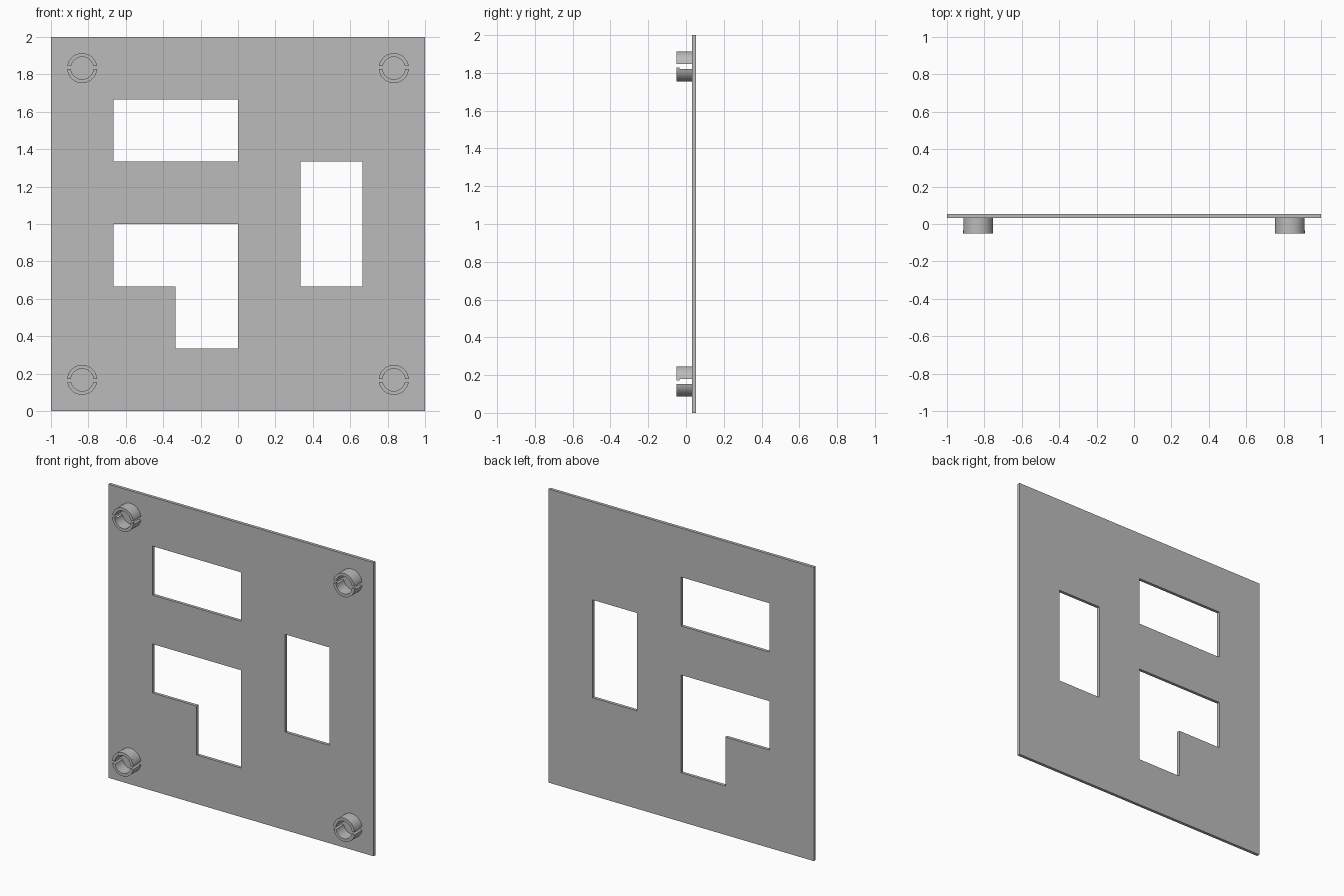
import bpy
import bmesh
from math import asin, pi, radians, cos, sin

cube = bpy.data.objects.get("Cube")
if cube:
    bpy.data.objects.remove(cube, do_unlink=True)

grey = bpy.data.materials.new("light_grey")
grey.use_nodes = True
colour = (0.5, 0.5, 0.5, 1)
grey.diffuse_color = colour
grey.node_tree.nodes["Principled BSDF"].inputs["Base Color"].default_value = colour

TIP, FACE, BACK = -0.05, 0.032, 0.053
CELL = 1 / 3


def finish(bm, name):
    bmesh.ops.recalc_face_normals(bm, faces=bm.faces)
    mesh = bpy.data.meshes.new(name)
    bm.to_mesh(mesh)
    bm.free()
    mesh.materials.append(grey)
    obj = bpy.data.objects.new(name, mesh)
    bpy.context.collection.objects.link(obj)
    return obj


def extrude_y(bm, faces, depth):
    result = bmesh.ops.extrude_face_region(bm, geom=faces)
    verts = [g for g in result["geom"] if isinstance(g, bmesh.types.BMVert)]
    bmesh.ops.translate(bm, verts=verts, vec=(0, depth, 0))


# Panel: a six by six layout of cells with the windows left out (column, row)
windows = {(1, 4), (2, 4),                  # upper wide window
           (1, 2), (2, 2), (2, 1),          # L-shaped window
           (4, 2), (4, 3)}                  # tall window
bm = bmesh.new()
grid = [[bm.verts.new((i * CELL - 1, FACE, j * CELL)) for j in range(7)]
        for i in range(7)]
cells = [bm.faces.new((grid[i][j], grid[i + 1][j], grid[i + 1][j + 1], grid[i][j + 1]))
         for i in range(6) for j in range(6) if (i, j) not in windows]
extrude_y(bm, cells, BACK - FACE)
finish(bm, "panel")


# Split round pegs: each half is an arc with flat ends along the slot
def add_half(bm, x, z, side, gap, front, back, steps=24):
    rows = []
    for radius in (0.08, 0.06):
        start = asin(gap / radius)
        angles = [start + (pi - 2 * start) * k / steps for k in range(steps + 1)]
        rows.append([bm.verts.new((x + radius * cos(a), front, z + side * radius * sin(a)))
                     for a in angles])
    outer, inner = rows
    faces = [bm.faces.new((outer[k], outer[k + 1], inner[k + 1], inner[k]))
             for k in range(steps)]
    extrude_y(bm, faces, back - front)


for level, z in (("lower", CELL / 2), ("upper", 2 - CELL / 2)):
    lipped = 1 if level == "lower" else -1
    for hand, x in (("right", -1 + CELL / 2), ("left", 1 - CELL / 2)):
        bm = bmesh.new()
        add_half(bm, x, z, -lipped, 0.0125, TIP, FACE)
        # The lipped half has a narrower slot near its tip
        add_half(bm, x, z, lipped, 0.005, TIP, TIP + 0.015)
        add_half(bm, x, z, lipped, 0.0125, TIP + 0.015, FACE)
        peg = finish(bm, f"{level}_{hand}_split_peg")
        bpy.ops.object.select_all(action="DESELECT")
        peg.select_set(True)
        bpy.context.view_layer.objects.active = peg
        bpy.ops.object.shade_smooth_by_angle(angle=radians(30))
